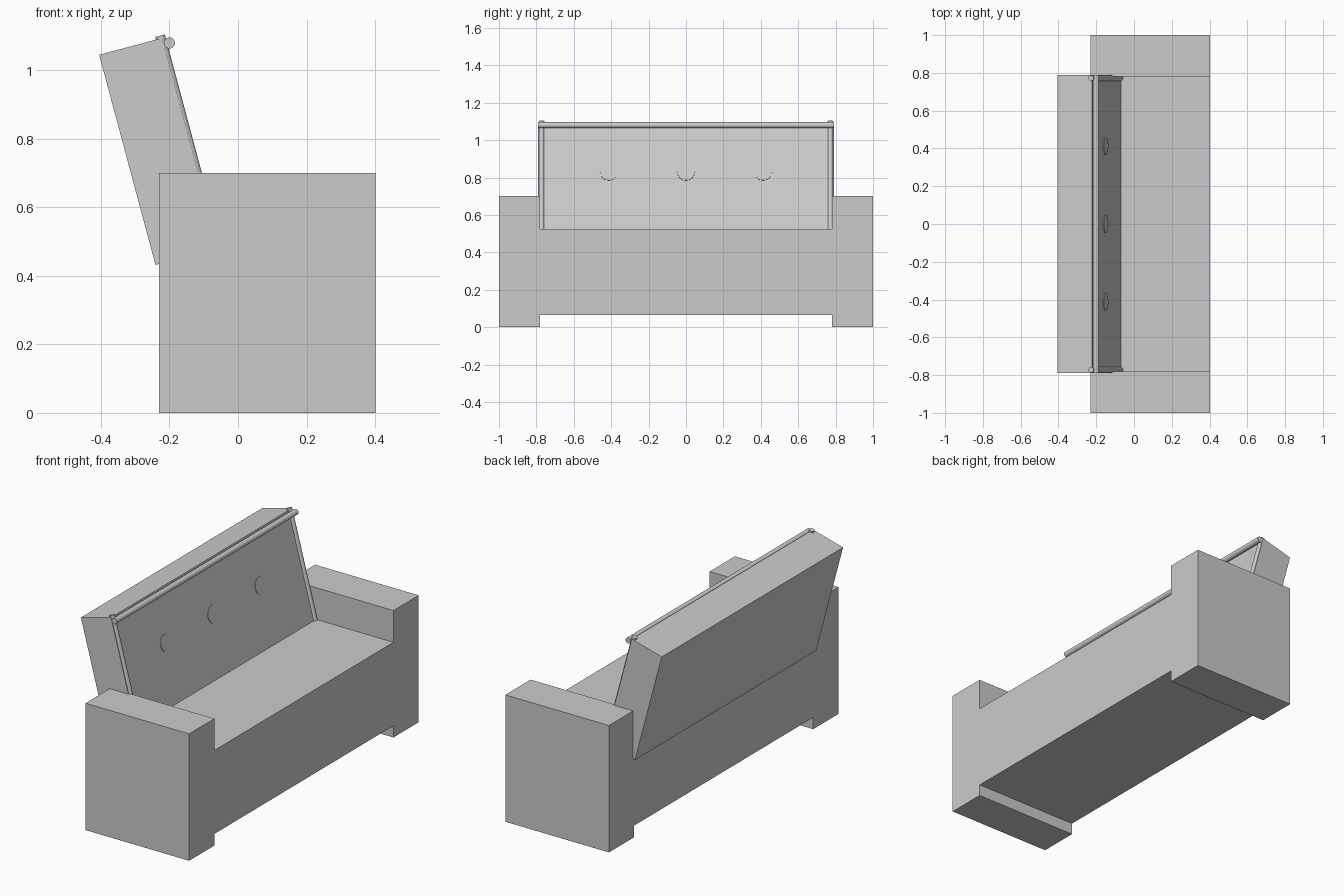
import bpy, bmesh, math
from mathutils import Matrix, Vector

if "Cube" in bpy.data.objects:
    bpy.data.objects.remove(bpy.data.objects["Cube"])

grey = bpy.data.materials.new("plain grey")
grey.use_nodes = True
grey.diffuse_color = (0.6, 0.6, 0.6, 1)
grey.node_tree.nodes["Principled BSDF"].inputs["Base Color"].default_value = (0.6, 0.6, 0.6, 1)


def add_object(name, bm, smooth=False):
    bmesh.ops.recalc_face_normals(bm, faces=bm.faces)
    mesh = bpy.data.meshes.new(name)
    bm.to_mesh(mesh)
    bm.free()
    mesh.materials.append(grey)
    obj = bpy.data.objects.new(name, mesh)
    bpy.context.collection.objects.link(obj)
    if smooth:
        bpy.ops.object.select_all(action='DESELECT')
        obj.select_set(True)
        bpy.context.view_layer.objects.active = obj
        bpy.ops.object.shade_smooth_by_angle()
    return obj


def extrude_profile(name, points, direction):
    bm = bmesh.new()
    face = bm.faces.new([bm.verts.new(p) for p in points])
    new = bmesh.ops.extrude_face_region(bm, geom=[face])["geom"]
    verts = [v for v in new if isinstance(v, bmesh.types.BMVert)]
    bmesh.ops.translate(bm, verts=verts, vec=direction)
    return add_object(name, bm)


def rod(name, start, end, radius, sides=32):
    start, end = Vector(start), Vector(end)
    axis = end - start
    turn = axis.to_track_quat('Z', 'Y').to_matrix().to_4x4()
    bm = bmesh.new()
    bmesh.ops.create_cone(bm, cap_ends=True, segments=sides, radius1=radius,
                          radius2=radius, depth=axis.length,
                          matrix=Matrix.Translation((start + end) / 2) @ turn)
    return add_object(name, bm, smooth=True)


# Seat and arms: one front outline, pushed from back to front
half = [(1, 0), (1, 0.7), (0.78, 0.7), (0.78, 0.525)]
foot = [(-0.78, 0), (-0.78, 0.064), (0.78, 0.064), (0.78, 0)]
outline = half + [(-y, z) for y, z in reversed(half)] + foot
extrude_profile("seat_and_arms", [(-0.23, y, z) for y, z in outline], (0.632, 0, 0))

# Leaning backrest
lean = math.radians(15)
up = Vector((-math.sin(lean), 0, math.cos(lean)))
out = Vector((math.cos(lean), 0, math.sin(lean)))
side = Vector((0, 1, 0))
base = Vector((-0.241, -0.79, 0.432))
height, depth = 0.635, 0.19
corners = [base, base + depth * out, base + depth * out + height * up, base + height * up]
extrude_profile("backrest", corners, 1.58 * side)

# Piping down both front edges of the backrest
front = Vector((-0.241, 0, 0.432)) + depth * out
for name, y in (("left_piping", -0.772), ("right_piping", 0.772)):
    line = front - 0.004 * out + y * side
    rod(name, line, line + (height + 0.008) * up, 0.0145)

# Rail along the top
rod("top_rail", (-0.2, -0.79, 1.08), (-0.2, 0.79, 1.08), 0.016)

# Flat buttons on the backrest
for name, y in (("first_button", -0.412), ("middle_button", 0), ("last_button", 0.412)):
    spot = front + 0.36 * up + y * side
    spot += (0.83 - spot.z) / up.z * up
    rod(name, spot - 0.004 * out, spot + 0.003 * out, 0.047)
